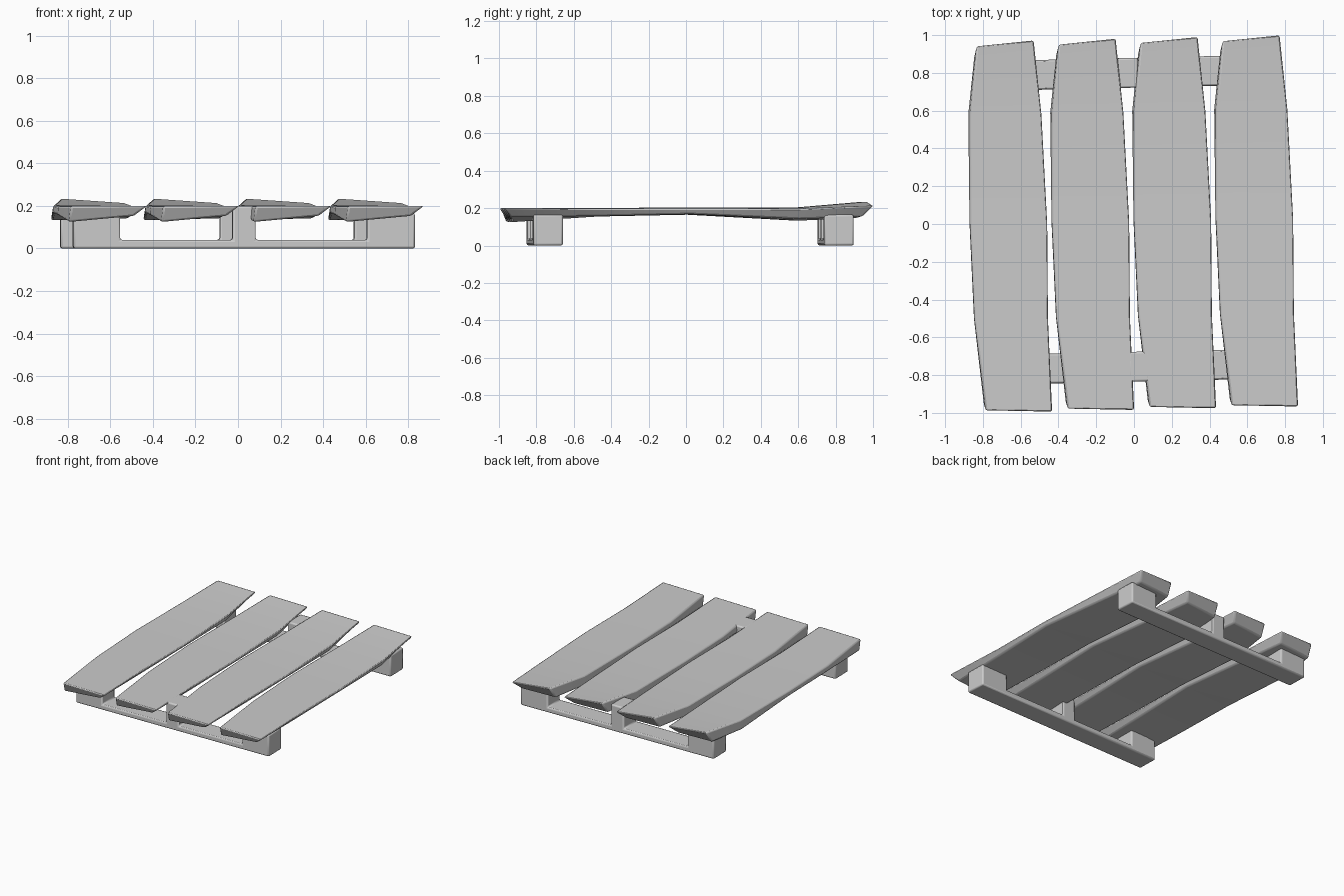
import bpy, bmesh, math

cube = bpy.data.objects.get("Cube")
if cube:
    bpy.data.objects.remove(cube, do_unlink=True)

grey = bpy.data.materials.new("plain grey")
grey.use_nodes = True
colour = (0.6, 0.6, 0.6, 1)
grey.diffuse_color = colour
grey.node_tree.nodes["Principled BSDF"].inputs["Base Color"].default_value = colour


def loft(name, rings, location, bevel, turn=0):
    """Join equal cross-sections into a closed solid with softened edges."""
    bm = bmesh.new()
    rows = [[bm.verts.new(p) for p in ring] for ring in rings]
    n = len(rows[0])
    for a, b in zip(rows, rows[1:]):
        for i in range(n):
            j = (i + 1) % n
            bm.faces.new((a[i], a[j], b[j], b[i]))
    bm.faces.new(rows[0])
    bm.faces.new(rows[-1])
    bmesh.ops.recalc_face_normals(bm, faces=bm.faces)
    mesh = bpy.data.meshes.new(name)
    bm.to_mesh(mesh)
    bm.free()
    mesh.materials.append(grey)
    obj = bpy.data.objects.new(name, mesh)
    bpy.context.collection.objects.link(obj)
    obj.location = location
    obj.rotation_euler.z = turn
    mod = obj.modifiers.new("soft edges", 'BEVEL')
    mod.width = bevel
    mod.segments = 2
    mod.limit_method = 'ANGLE'
    mod.angle_limit = math.radians(35)
    bpy.ops.object.select_all(action='DESELECT')
    obj.select_set(True)
    bpy.context.view_layer.objects.active = obj
    bpy.ops.object.shade_smooth_by_angle(angle=math.radians(40))
    return obj


# Warped plank: corners top left, top right, bottom right, bottom left
plank = [
    [(-.785, -.99, .2), (-.428, -.998, .2), (-.49, -.965, .153), (-.795, -.96, .124)],
    [(-.845, -.5, .2), (-.451, -.5, .198), (-.48, -.5, .158), (-.848, -.5, .155)],
    [(-.867, 0, .204), (-.455, 0, .198), (-.475, 0, .168), (-.872, 0, .165)],
    [(-.868, .58, .203), (-.486, .58, .198), (-.515, .58, .142), (-.879, .58, .133)],
    [(-.833, .945, .235), (-.527, .977, .213), (-.575, .915, .155), (-.846, .89, .147)],
]
for i in range(4):
    loft(f"plank_{i + 1}", plank, (i * .434, i * .009, 0), .01)

# Rail profile: thin beam with two end blocks and a middle post
rail = [(-.803, 0), (.803, 0), (.803, .165), (.578, .165), (.578, .04),
        (.054, .04), (.054, .2), (-.054, .2), (-.054, .04),
        (-.583, .04), (-.583, .165), (-.803, .165)]
for name, x, y in (("front_rail", .0275, -.755), ("back_rail", -.0325, .80)):
    rings = [[(px, dy, pz) for px, pz in rail] for dy in (-.079, .079)]
    loft(name, rings, (x, y, 0), .01, .0225)
